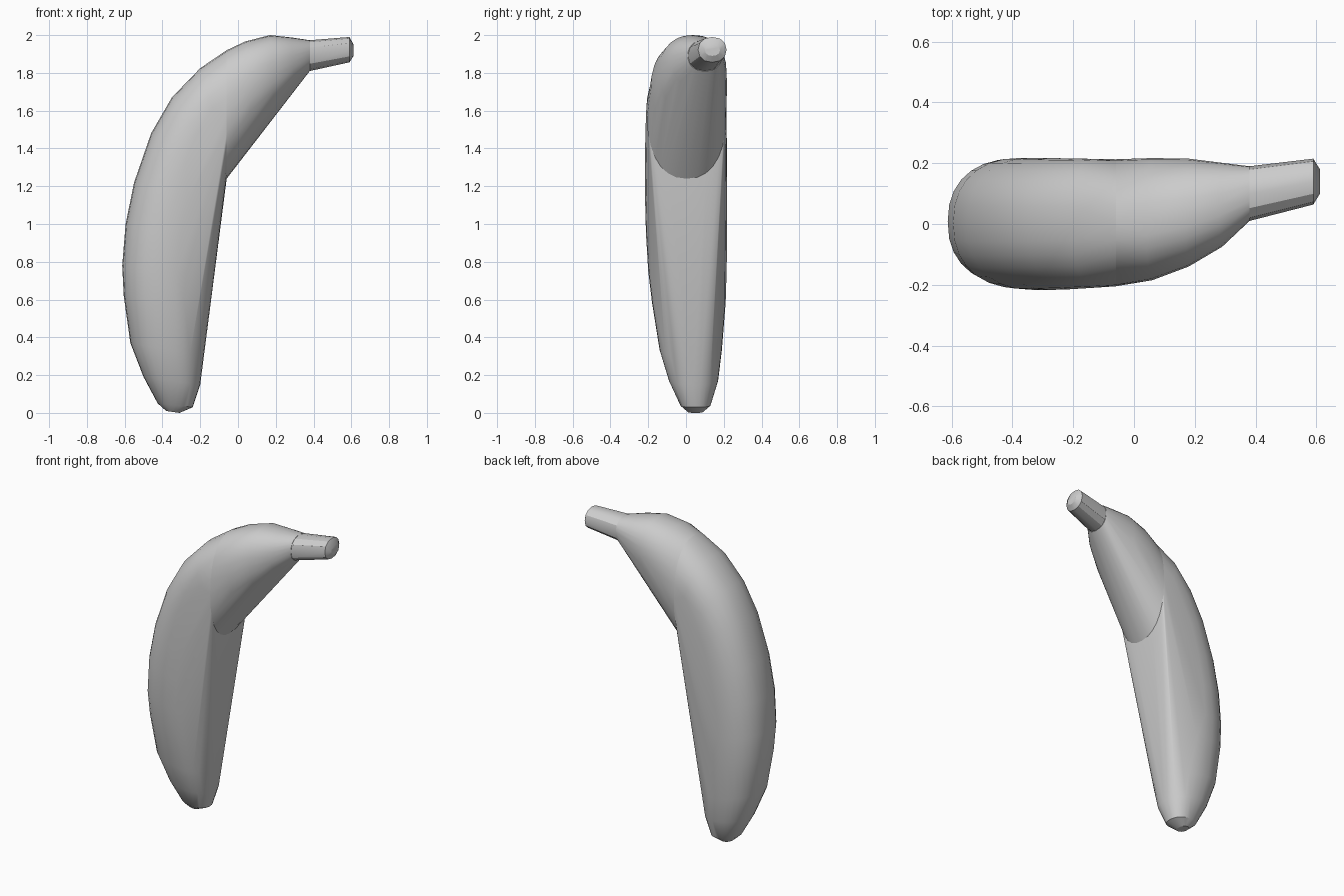
import bpy, bmesh, math
from mathutils import Vector

cube = bpy.data.objects.get("Cube")
if cube:
    bpy.data.objects.remove(cube, do_unlink=True)


def ring(outer, inner, y_range, sides=28, power=2.3):
    """Rounded cross-section between an outer and inner (x, z) point."""
    a, b = (Vector((p[0], 0, p[1])) for p in (outer, inner))
    mid, axis = (a + b) / 2, (a - b) / 2
    y_mid, y_half = sum(y_range) / 2, (y_range[1] - y_range[0]) / 2
    points = []
    for i in range(sides):
        t = math.tau * i / sides
        c, s = (math.copysign(abs(v) ** (2 / power), v) for v in (math.cos(t), math.sin(t)))
        points.append(mid + axis * c + Vector((0, y_mid + y_half * s, 0)))
    return points


def convex_part(name, rings):
    """Wrap a set of cross-sections in one convex skin."""
    bm = bmesh.new()
    for points in rings:
        for p in points:
            bm.verts.new(p)
    bmesh.ops.convex_hull(bm, input=bm.verts[:])
    loose = [v for v in bm.verts if not v.link_faces]
    bmesh.ops.delete(bm, geom=loose, context='VERTS')
    bmesh.ops.recalc_face_normals(bm, faces=bm.faces[:])
    mesh = bpy.data.meshes.new(name)
    bm.to_mesh(mesh)
    bm.free()
    obj = bpy.data.objects.new(name, mesh)
    bpy.context.collection.objects.link(obj)
    bpy.ops.object.select_all(action='DESELECT')
    obj.select_set(True)
    bpy.context.view_layer.objects.active = obj
    bpy.ops.object.shade_smooth_by_angle(angle=math.radians(30))
    return obj


# Shared section at the bend between lower and upper fruit
bend = ring((-0.06, 1.92), (-0.06, 1.24), (-0.205, 0.213))

# Lower fruit, from the blunt tip up to the bend
convex_part("lower_fruit", [
    ring((-0.38, 0.01), (-0.31, 0.0), (0.01, 0.09)),
    ring((-0.425, 0.05), (-0.24, 0.03), (-0.03, 0.13)),
    ring((-0.5, 0.19), (-0.2, 0.15), (-0.09, 0.17)),
    ring((-0.57, 0.37), (-0.19, 0.3), (-0.14, 0.19)),
    ring((-0.605, 0.62), (-0.17, 0.55), (-0.18, 0.21)),
    ring((-0.613, 0.78), (-0.16, 0.72), (-0.2, 0.215)),
    ring((-0.595, 1.0), (-0.14, 0.9), (-0.212, 0.218)),
    ring((-0.55, 1.22), (-0.11, 1.07), (-0.217, 0.218)),
    ring((-0.46, 1.48), (-0.09, 1.2), (-0.217, 0.217)),
    ring((-0.35, 1.67), (-0.08, 1.3), (-0.215, 0.215)),
    ring((-0.2, 1.825), (-0.07, 1.4), (-0.21, 0.214)),
    bend,
])

# Upper fruit, tapering from the bend to the stem
convex_part("upper_fruit", [
    bend,
    ring((0.04, 1.967), (0.08, 1.48), (-0.185, 0.217)),
    ring((0.17, 2.0), (0.19, 1.6), (-0.14, 0.215)),
    ring((0.28, 1.988), (0.3, 1.73), (-0.075, 0.2)),
    ring((0.38, 1.973), (0.38, 1.81), (0.01, 0.19)),
])

# Stem with a slightly domed cut end
convex_part("stem", [
    ring((0.38, 1.973), (0.38, 1.81), (0.01, 0.19), 12, 2.2),
    ring((0.59, 1.99), (0.59, 1.856), (0.064, 0.215), 12, 2.2),
    ring((0.612, 1.95), (0.612, 1.89), (0.1, 0.18), 12, 2.2),
])
